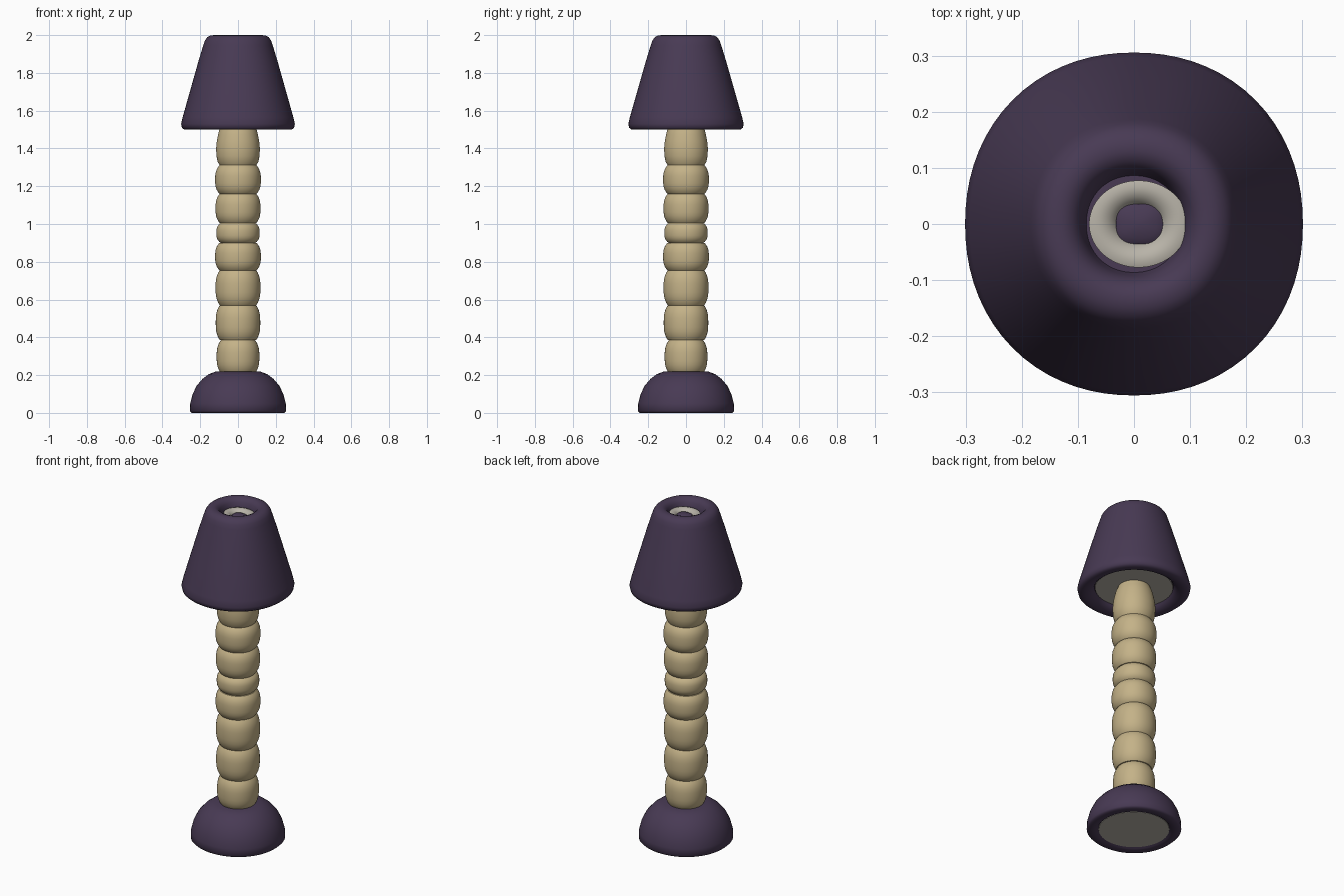
import bpy, bmesh, math

if "Cube" in bpy.data.objects:
    bpy.data.objects.remove(bpy.data.objects["Cube"])

def srgb(r, g, b):
    f = lambda c: c / 12.92 if c <= 0.04045 else ((c + 0.055) / 1.055) ** 2.4
    return tuple(f(v / 255) for v in (r, g, b)) + (1.0,)

def material(name, *rgb):
    m = bpy.data.materials.new(name)
    m.diffuse_color = srgb(*rgb)
    m.use_nodes = True
    m.node_tree.nodes["Principled BSDF"].inputs["Base Color"].default_value = m.diffuse_color
    return m

purple = material("dark purple", 72, 58, 84)
tan = material("tan wood", 196, 178, 136)
cream = material("warm grey", 184, 179, 168)

def lathe(name, profile, mat, n=2.0, centre=(0, 0), scale_y=1.0, segs=72, angle=50):
    """Revolve (radius, z) points; n > 2 makes the cross-section slightly square."""
    bm = bmesh.new()
    rings = []
    for r, z in profile:
        if r == 0:
            rings.append([bm.verts.new((centre[0], centre[1], z))] * segs)
            continue
        ring = []
        for i in range(segs):
            a = 2 * math.pi * i / segs
            c, s = math.cos(a), math.sin(a)
            k = r / (abs(c) ** n + abs(s) ** n) ** (1 / n)
            ring.append(bm.verts.new((centre[0] + k * c, centre[1] + k * s * scale_y, z)))
        rings.append(ring)
    for lo, hi in zip(rings, rings[1:]):
        for i in range(segs):
            j = (i + 1) % segs
            quad = list(dict.fromkeys((lo[i], lo[j], hi[j], hi[i])))
            bm.faces.new(quad)
    bmesh.ops.recalc_face_normals(bm, faces=bm.faces)
    me = bpy.data.meshes.new(name)
    bm.to_mesh(me)
    bm.free()
    me.materials.append(mat)
    ob = bpy.data.objects.new(name, me)
    bpy.context.collection.objects.link(ob)
    bpy.ops.object.select_all(action='DESELECT')
    ob.select_set(True)
    bpy.context.view_layer.objects.active = ob
    bpy.ops.object.shade_smooth_by_angle(angle=math.radians(angle))
    return ob

# domed foot with a recessed underside
lathe("base", [(0, 0.012), (0.19, 0.012), (0.20, 0.002), (0.245, 0), (0.255, 0.01),
               (0.253, 0.05), (0.24, 0.10), (0.218, 0.145), (0.188, 0.18),
               (0.155, 0.205), (0.12, 0.218), (0, 0.222)], purple, n=2.08)
lathe("base_underside", [(0, 0.006), (0.193, 0.006), (0.193, 0.012), (0, 0.012)], cream)

# stacked beads of the column: joint heights and bulge radii
joints = [0.21, 0.385, 0.57, 0.755, 0.90, 1.005, 1.16, 1.31]
bulges = [0.113, 0.118, 0.119, 0.121, 0.115, 0.119, 0.121]
profile = [(0, 0.20)]
for z0, z1, r in zip(joints, joints[1:], bulges):
    for k in range(13):
        t = -1 + 2 * k / 12
        t = math.sin(t * math.pi / 2)
        profile.append((r - 0.022 * abs(t) ** 3, (z0 + z1) / 2 + t * (z1 - z0) / 2 * 0.995))
# top bead narrows into the neck
profile += [(0.098, 1.312), (0.108, 1.33), (0.114, 1.36), (0.116, 1.40), (0.112, 1.44),
            (0.105, 1.475), (0.099, 1.50), (0.088, 1.525), (0.08, 1.56), (0, 1.56)]
lathe("column", profile, tan, n=2.08, angle=35)

# lampshade: thick rounded lower rim, sloping wall, dimpled crown
lathe("shade", [(0, 1.535), (0.21, 1.535), (0.218, 1.52), (0.235, 1.506), (0.26, 1.499),
                (0.285, 1.50), (0.297, 1.51), (0.301, 1.53), (0.293, 1.565), (0.255, 1.70),
                (0.207, 1.87), (0.184, 1.945), (0.176, 1.97), (0.164, 1.988), (0.148, 1.997),
                (0.128, 2.0), (0.11, 1.993), (0.097, 1.978), (0.09, 1.955), (0.085, 1.93),
                (0, 1.93)], purple, n=2.12, scale_y=1.015)
lathe("shade_underside", [(0, 1.53), (0.213, 1.53), (0.213, 1.537), (0, 1.537)], cream)

# pale ring and finial sunk in the crown
lathe("crown_ring", [(0.03, 1.925), (0.088, 1.925), (0.088, 1.958), (0.075, 1.962),
                     (0.055, 1.957), (0.043, 1.945), (0.03, 1.925)],
      cream, centre=(0.008, 0), scale_y=0.88)
lathe("finial", [(0, 1.925), (0.042, 1.925), (0.042, 1.945), (0.03, 1.952), (0, 1.954)],
      purple, n=2.6, centre=(0.01, 0), scale_y=0.85)
